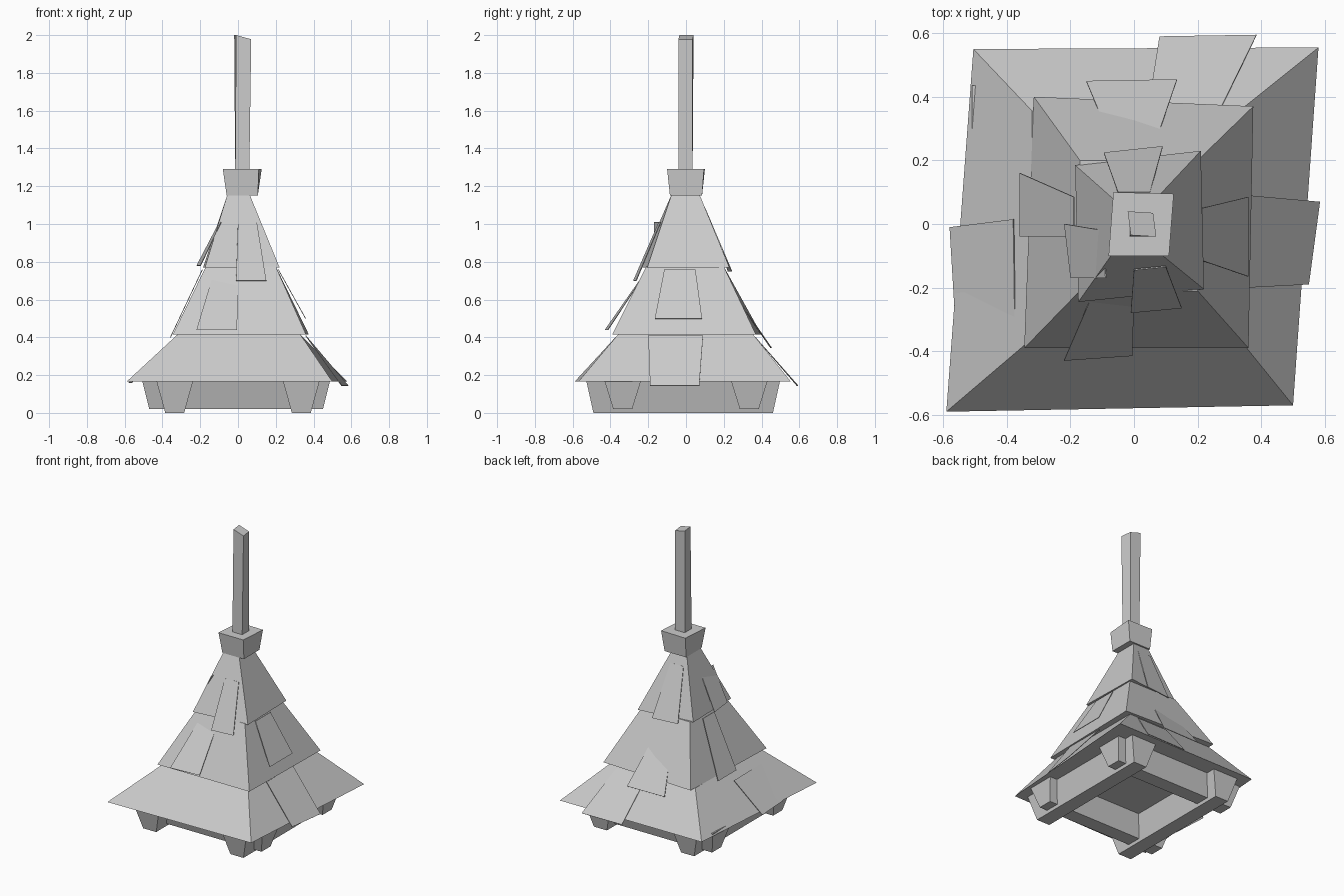
import bpy
import bmesh

cube = bpy.data.objects.get("Cube")
if cube:
    bpy.data.objects.remove(cube, do_unlink=True)

GREY = (0.6, 0.6, 0.6, 1.0)
grey = bpy.data.materials.new("plain_grey")
grey.use_nodes = True
grey.diffuse_color = GREY
grey.node_tree.nodes["Principled BSDF"].inputs["Base Color"].default_value = GREY


def finish(name, bm):
    mesh = bpy.data.meshes.new(name)
    bm.to_mesh(mesh)
    bm.free()
    mesh.materials.append(grey)
    obj = bpy.data.objects.new(name, mesh)
    bpy.context.scene.collection.objects.link(obj)
    return obj


def rect(x0, x1, y0, y1):
    return [(x0, y0), (x1, y0), (x1, y1), (x0, y1)]


def block(name, bottom, z0, top, z1, tilt=0.0):
    """Closed four-sided solid between two outlines; tilt lowers the +x side of the top."""
    bm = bmesh.new()
    low = [bm.verts.new((x, y, z0)) for x, y in bottom]
    high = [bm.verts.new((x, y, z1 - (tilt if x > 0 else 0))) for x, y in top]
    bm.faces.new(low[::-1])
    bm.faces.new(high)
    for i in range(4):
        j = (i + 1) % 4
        bm.faces.new((low[i], low[j], high[j], high[i]))
    bmesh.ops.recalc_face_normals(bm, faces=bm.faces)
    return finish(name, bm)


def shingle(name, upper, z_up, lower, z_low):
    """Thin plate from two points on its upper edge and two on its lower edge."""
    bm = bmesh.new()
    pts = [(x, y, z_up) for x, y in upper] + [(x, y, z_low) for x, y in lower[::-1]]
    face = bm.faces.new([bm.verts.new(p) for p in pts])
    face.normal_update()
    if face.normal.z < 0:
        face.normal_flip()
    obj = finish(name, bm)
    mod = obj.modifiers.new("thickness", 'SOLIDIFY')
    mod.thickness = 0.004
    return obj


# Crossed foundation beams with tapered ends
for side, s in (("left", 1), ("right", -1)):
    c = 0.335 * s
    block(side + "_foundation_beam",
          rect(c - 0.05, c + 0.05, -0.49, 0.46), 0.0,
          rect(c - 0.1, c + 0.1, -0.53, 0.50), 0.18)
for side, s in (("back", 1), ("front", -1)):
    c = 0.335 * s
    block(side + "_foundation_beam",
          rect(-0.47, 0.45, c - 0.05, c + 0.05), 0.02,
          rect(-0.51, 0.49, c - 0.1, c + 0.1), 0.18)

# Three stacked, slightly crooked roof tiers
block("lower_roof",
      [(-0.59, -0.59), (0.50, -0.57), (0.58, 0.555), (-0.505, 0.55)], 0.165,
      rect(-0.32, 0.33, -0.36, 0.355), 0.415)
block("middle_roof",
      [(-0.345, -0.39), (0.36, -0.39), (0.375, 0.37), (-0.315, 0.40)], 0.415,
      rect(-0.17, 0.20, -0.21, 0.20), 0.775)
block("upper_roof",
      [(-0.175, -0.245), (0.22, -0.205), (0.21, 0.23), (-0.185, 0.185)], 0.77,
      rect(-0.055, 0.06, -0.075, 0.07), 1.16)

# Collar and chimney-like spire
block("spire_collar", rect(-0.06, 0.105, -0.085, 0.085), 1.15,
      [(-0.08, -0.10), (0.11, -0.10), (0.125, 0.095), (-0.065, 0.10)], 1.29)
block("spire", rect(-0.015, 0.06, -0.04, 0.035), 1.28,
      [(-0.01, -0.035), (0.07, -0.04), (0.06, 0.035), (-0.02, 0.04)], 2.0, 0.022)

# Loose shingles on the front
shingle("front_upper_shingle", [(0.0, -0.145), (0.10, -0.135)], 1.01,
        [(-0.01, -0.28), (0.15, -0.265)], 0.70)
shingle("front_middle_shingle", [(-0.14, -0.245), (0.0, -0.24)], 0.705,
        [(-0.22, -0.43), (-0.005, -0.415)], 0.44)

# Loose shingles on the right side
shingle("right_upper_shingle", [(-0.10, -0.02), (-0.09, -0.17)], 1.01,
        [(-0.22, 0.0), (-0.20, -0.17)], 0.78)
shingle("right_middle_shingle", [(-0.19, 0.085), (-0.19, -0.04)], 0.76,
        [(-0.36, 0.16), (-0.36, -0.04)], 0.40)
shingle("right_lower_shingle", [(-0.38, 0.015), (-0.375, -0.34)], 0.355,
        [(-0.58, -0.01), (-0.565, -0.26)], 0.16)

# Loose shingles on the left side
shingle("left_middle_shingle", [(0.215, 0.05), (0.215, -0.115)], 0.76,
        [(0.36, 0.085), (0.36, -0.165)], 0.50)
shingle("left_lower_shingle", [(0.36, 0.09), (0.36, -0.20)], 0.41,
        [(0.585, 0.07), (0.55, -0.19)], 0.145)

# Loose shingles on the back
shingle("back_upper_shingle", [(-0.05, 0.10), (0.05, 0.10)], 1.09,
        [(-0.095, 0.225), (0.09, 0.245)], 0.75)
shingle("back_middle_shingle", [(-0.07, 0.26), (0.07, 0.265)], 0.62,
        [(-0.15, 0.45), (0.135, 0.455)], 0.345)
shingle("back_lower_shingle", [(0.045, 0.37), (0.275, 0.37)], 0.40,
        [(0.08, 0.59), (0.385, 0.595)], 0.145)
